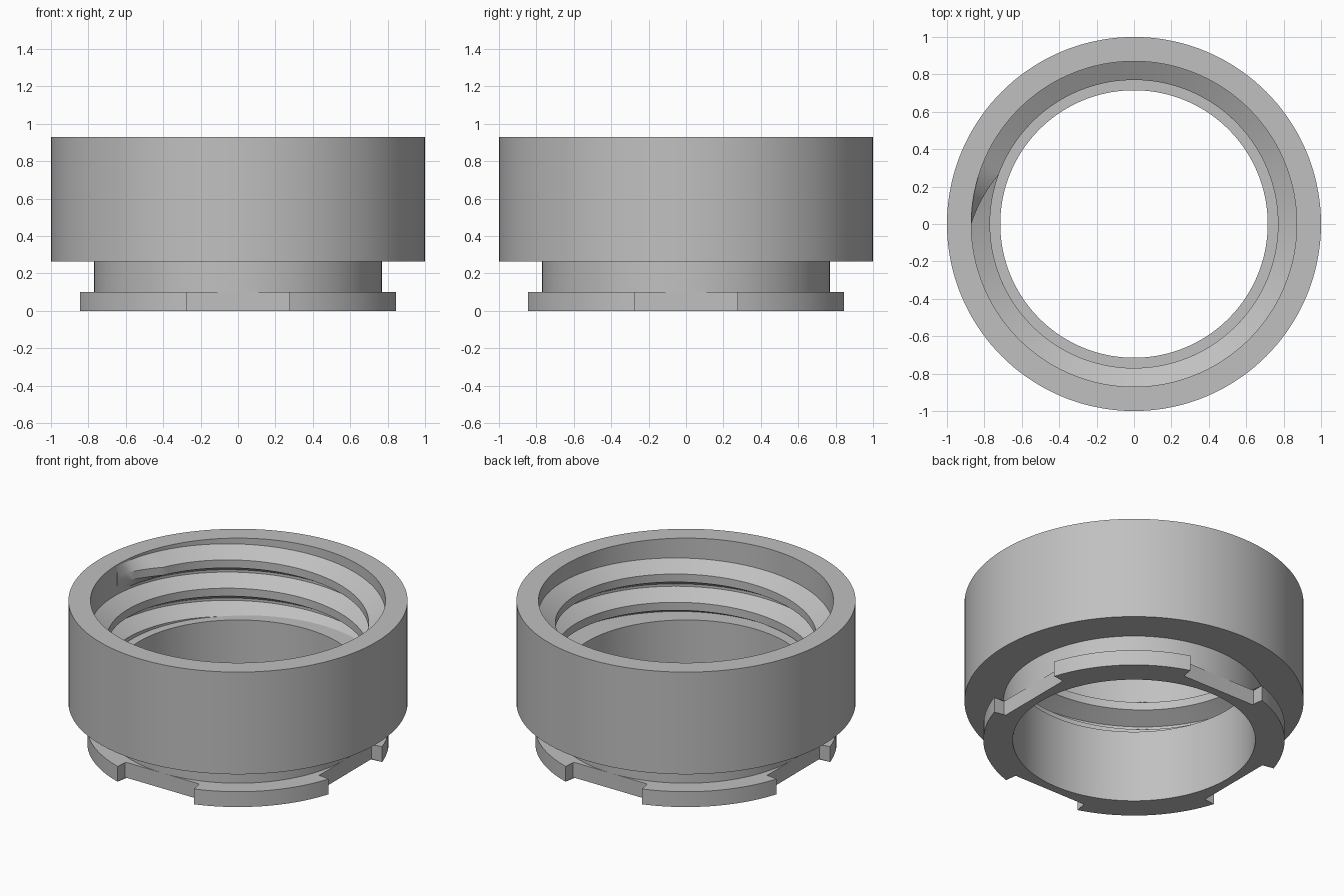
import bpy
import bmesh
from math import sin, cos, pi, radians, hypot, atan2

cube = bpy.data.objects.get("Cube")
if cube:
    bpy.data.objects.remove(cube, do_unlink=True)

grey = bpy.data.materials.new("plain_grey")
grey.use_nodes = True
colour = (0.53, 0.53, 0.53, 1)
grey.diffuse_color = colour
grey.node_tree.nodes["Principled BSDF"].inputs["Base Color"].default_value = colour

BORE, ROOT, CREST, NECK = 0.715, 0.87, 0.77, 0.77
FLOOR, SHOULDER, TOP, FLANGE_TOP = 0.47, 0.265, 0.93, 0.10
SEGMENTS = 144


def loft(name, sections, closed):
    """Skin a row of equal closed sections, looping round or capping the ends."""
    bm = bmesh.new()
    rings = [[bm.verts.new(p) for p in section] for section in sections]
    pairs = list(zip(rings, rings[1:]))
    if closed:
        pairs.append((rings[-1], rings[0]))
    else:
        bm.faces.new(rings[0])
        bm.faces.new(rings[-1])
    for a, b in pairs:
        for i in range(len(a)):
            j = (i + 1) % len(a)
            bm.faces.new((a[i], a[j], b[j], b[i]))
    bmesh.ops.recalc_face_normals(bm, faces=bm.faces)
    mesh = bpy.data.meshes.new(name)
    bm.to_mesh(mesh)
    bm.free()
    mesh.materials.append(grey)
    obj = bpy.data.objects.new(name, mesh)
    bpy.context.collection.objects.link(obj)
    bpy.ops.object.select_all(action='DESELECT')
    obj.select_set(True)
    bpy.context.view_layer.objects.active = obj
    bpy.ops.object.shade_smooth_by_angle(angle=radians(25))
    return obj


def polar(r, a, z):
    return (r * cos(a), r * sin(a), z)


# Collar and neck, one turned profile
profile = [(BORE, FLANGE_TOP), (BORE, FLOOR), (ROOT, FLOOR), (ROOT, TOP),
           (1, TOP), (1, SHOULDER), (NECK, SHOULDER), (NECK, FLANGE_TOP)]
loft("threaded_collar",
     [[polar(r, 2 * pi * i / SEGMENTS, z) for r, z in profile]
      for i in range(SEGMENTS)], True)

# Bayonet flange: four diagonal lobes separated by straight flats
HALF_FLAT, LOBE_Y = 0.275, 0.845
lobe_r = hypot(HALF_FLAT, LOBE_Y)
lobe_a = atan2(HALF_FLAT, LOBE_Y)
flat_a = atan2(HALF_FLAT, NECK)
inner_a = flat_a + radians(1)
sections = []


def flange_section(outer_r, outer_angle, inner_angle):
    sections.append([polar(BORE, inner_angle, 0), polar(outer_r, outer_angle, 0),
                     polar(outer_r, outer_angle, FLANGE_TOP),
                     polar(BORE, inner_angle, FLANGE_TOP)])


for quarter in range(4):
    base = quarter * pi / 2
    for i in range(17):
        a = flat_a * (i / 8 - 1)
        flange_section(NECK / cos(a), base + a, base + a)
    for i in range(21):
        t = i / 20
        flange_section(lobe_r, base + lobe_a + t * (pi / 2 - 2 * lobe_a),
                       base + inner_a + t * (pi / 2 - 2 * inner_a))
loft("bayonet_flange", sections, True)

# Internal right-hand thread, fading in at the top and sinking into the floor
PITCH, TURNS, START_Z = 0.184, 2.4, 0.836
HALF_ROOT, HALF_CREST, EMBED = 0.084, 0.026, 0.02
steps = int(SEGMENTS * TURNS)
thread = []
for i in range(steps + 1):
    turn = TURNS * i / steps
    a = pi - 2 * pi * turn
    z = START_Z - PITCH * turn
    rise = max(0.01, min(1, turn * 18))
    crest_r = ROOT - (ROOT - CREST) * rise
    thread.append([polar(ROOT + EMBED, a, z + HALF_ROOT),
                   polar(ROOT, a, z + HALF_ROOT),
                   polar(crest_r, a, z + HALF_CREST),
                   polar(crest_r, a, z - HALF_CREST),
                   polar(ROOT, a, z - HALF_ROOT),
                   polar(ROOT + EMBED, a, z - HALF_ROOT)])
loft("internal_thread", thread, False)
